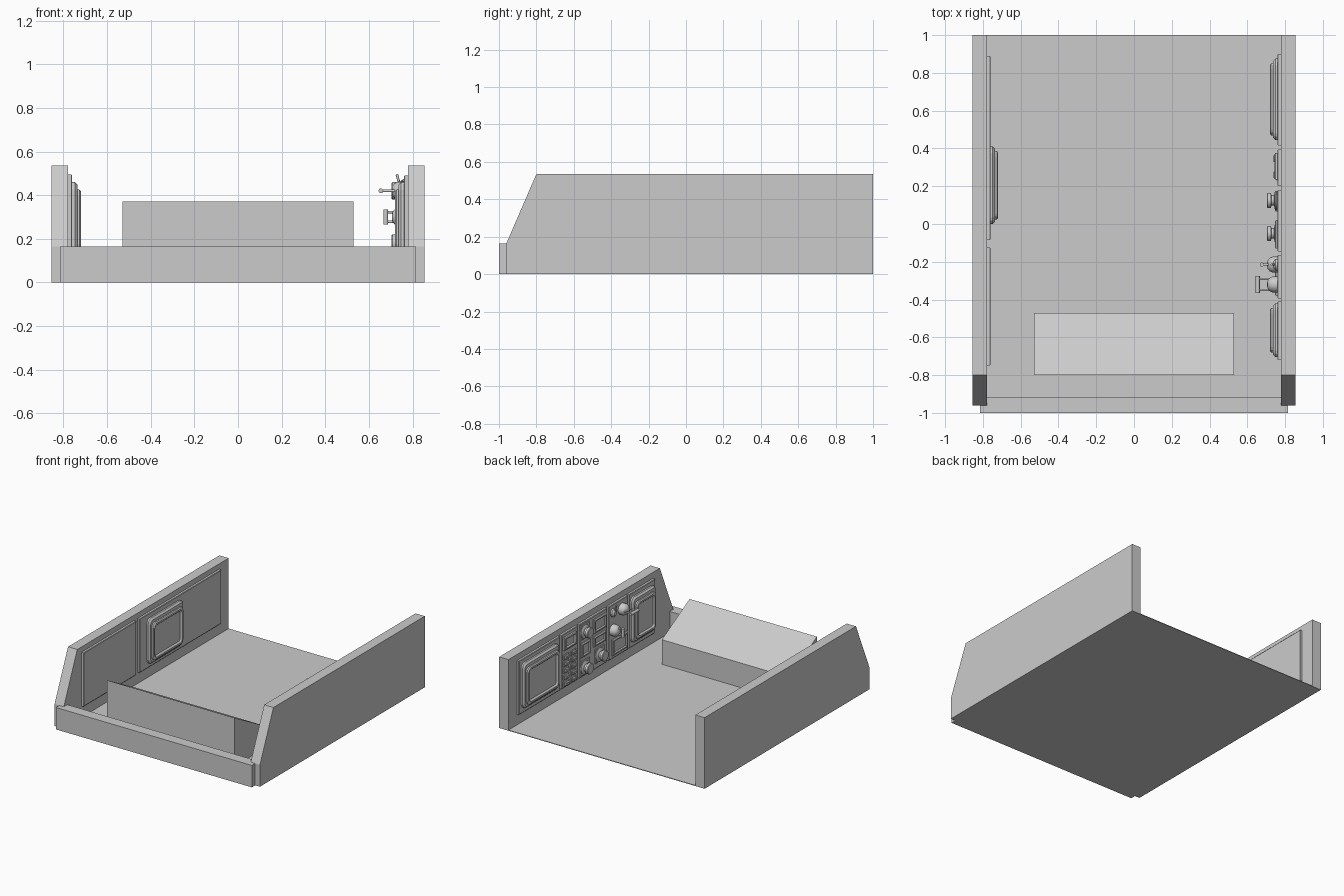
import bpy, bmesh, math
from mathutils import Vector

if "Cube" in bpy.data.objects:
    bpy.data.objects.remove(bpy.data.objects["Cube"])

WALL = 0.778  # inner face of the side walls


def finish(name, bm, smooth=False):
    bmesh.ops.recalc_face_normals(bm, faces=bm.faces[:])
    me = bpy.data.meshes.new(name)
    bm.to_mesh(me)
    bm.free()
    ob = bpy.data.objects.new(name, me)
    bpy.context.collection.objects.link(ob)
    if smooth:
        bpy.context.view_layer.objects.active = ob
        ob.select_set(True)
        bpy.ops.object.shade_smooth_by_angle(angle=math.radians(35))
        ob.select_set(False)
    return ob


def extrude_profile(name, yz, x0, x1):
    """Prism from a side outline (y, z), spanning x0..x1."""
    bm = bmesh.new()
    f = bm.faces.new([bm.verts.new((x0, y, z)) for y, z in yz])
    r = bmesh.ops.extrude_face_region(bm, geom=[f])
    bmesh.ops.translate(bm, vec=(x1 - x0, 0, 0),
                        verts=[v for v in r['geom'] if isinstance(v, bmesh.types.BMVert)])
    return finish(name, bm)


def rect(y0, y1, z0, z1):
    return [(y0, z0), (y1, z0), (y1, z1), (y0, z1)]


def plate(name, side, y0, y1, z0, z1, levels, r=0.0):
    """Stepped plate on a wall; levels = (inset, distance from wall)."""
    bm = bmesh.new()
    loops = []
    for s, d in levels:
        x = side * (WALL - d)
        rr = max(r - s * 0.5, r * 0.3)
        pts = []
        corners = [(y1, z1, -1, -1), (y0, z1, 1, -1), (y0, z0, 1, 1), (y1, z0, -1, 1)]
        for k, (cy, cz, sy, sz) in enumerate(corners):
            for j in range(4 if r else 1):
                a = math.pi / 2 * (k + j / 3)
                pts.append((x, cy + sy * (s + rr) + rr * math.cos(a) if r else cy + sy * s,
                            cz + sz * (s + rr) + rr * math.sin(a) if r else cz + sz * s))
        loops.append([bm.verts.new(p) for p in pts])
    n = len(loops[0])
    for a, b in zip(loops, loops[1:]):
        for i in range(n):
            bm.faces.new((a[i], a[(i + 1) % n], b[(i + 1) % n], b[i]))
    bm.faces.new(loops[0])
    bm.faces.new(loops[-1])
    return finish(name, bm)


def turned(name, side, y, z, profile, n=20):
    """Round part on a wall; profile = (radius, distance from wall)."""
    bm = bmesh.new()
    rings = [[bm.verts.new((side * (WALL - d), y + r * math.cos(2 * math.pi * i / n),
                            z + r * math.sin(2 * math.pi * i / n))) for i in range(n)]
             for r, d in profile]
    for a, b in zip(rings, rings[1:]):
        for i in range(n):
            bm.faces.new((a[i], a[(i + 1) % n], b[(i + 1) % n], b[i]))
    bm.faces.new(rings[0])
    bm.faces.new(rings[-1])
    return finish(name, bm, True)


def rod(name, a, b, r):
    a, b = Vector(a), Vector(b)
    bm = bmesh.new()
    bmesh.ops.create_cone(bm, cap_ends=True, segments=12, radius1=r, radius2=r, depth=(b - a).length)
    bm.transform((b - a).to_track_quat('Z', 'Y').to_matrix().to_4x4())
    bmesh.ops.translate(bm, vec=(a + b) / 2, verts=bm.verts)
    return finish(name, bm, True)


def flat(name, side, y0, y1, z0, z1, d, d0=0.0):
    return plate(name, side, y0, y1, z0, z1, [(0, d0), (0, d - 0.003), (0.004, d)])


def screen(name, side, y0, y1, z0, z1):
    """Framed monitor with a recessed display."""
    plate(name + "_frame", side, y0, y1, z0, z1,
          [(0, 0.01), (0, 0.03), (0.012, 0.042)], 0.035)
    plate(name + "_display", side, y0 + 0.024, y1 - 0.024, z0 + 0.024, z1 - 0.034,
          [(0, 0.03), (0, 0.052), (0.008, 0.058), (0.02, 0.058), (0.03, 0.047)], 0.03)


# Shell: floor, side walls, front bar, wedge console
extrude_profile("floor", rect(-0.96, 1, 0, 0.005), -0.78, 0.78)
outline = [(-0.96, 0), (1, 0), (1, 0.535), (-0.80, 0.535), (-0.96, 0.165)]
for s, label in ((-1, "left"), (1, "right")):
    extrude_profile(label + "_wall", outline, s * WALL, s * 0.855)
extrude_profile("front_bar", rect(-1, -0.918, 0, 0.165), -0.815, 0.815)
extrude_profile("console", [(-0.80, 0), (-0.47, 0), (-0.47, 0.19), (-0.80, 0.37)], -0.53, 0.53)

# Left wall: two panels and a monitor
flat("left_front_panel", -1, -0.75, -0.125, 0.09, 0.495, 0.018)
flat("left_rear_panel", -1, -0.085, 0.89, 0.09, 0.495, 0.018)
screen("left_monitor", -1, 0.0, 0.41, 0.12, 0.46)

# Right wall: row of backing panels
for i, (y0, y1) in enumerate([(0.415, 0.90), (0.20, 0.395), (-0.145, 0.18),
                              (-0.395, -0.165), (-0.72, -0.41)]):
    flat(f"right_panel_{i}", 1, y0, y1, 0.085, 0.49, 0.018)
screen("right_rear_monitor", 1, 0.445, 0.875, 0.12, 0.46)
screen("right_front_monitor", 1, -0.705, -0.42, 0.12, 0.46)

# Switch bank
plate("switch_readout", 1, 0.235, 0.375, 0.37, 0.465,
      [(0, 0.01), (0, 0.03), (0.006, 0.035), (0.014, 0.035), (0.02, 0.026)])
for row in range(5):
    z = 0.115 + row * 0.05
    for y in (0.26, 0.345):
        flat("switch_base", 1, y - 0.03, y + 0.03, z - 0.018, z + 0.018, 0.026, 0.01)
        flat("switch", 1, y - 0.018, y + 0.018, z - 0.01, z + 0.012, 0.04, 0.02)

# Knobs and small readouts
knob = [(0.05, 0.01), (0.05, 0.028), (0.043, 0.034), (0.028, 0.036),
        (0.028, 0.05), (0.04, 0.054), (0.04, 0.07), (0.036, 0.074)]
for y, z in ((0.125, 0.42), (0.125, 0.15), (-0.05, 0.18)):
    flat("knob_plate", 1, y - 0.06, y + 0.05, z - 0.055, z + 0.055, 0.024, 0.01)
    turned("knob", 1, y, z, knob)
for y0, y1, z0, z1 in ((-0.13, 0.02, 0.36, 0.465), (0.065, 0.17, 0.235, 0.34),
                       (-0.12, 0.02, 0.26, 0.335), (-0.38, -0.2, 0.11, 0.23)):
    plate("readout", 1, y0, y1, z0, z1,
          [(0, 0.01), (0, 0.026), (0.006, 0.032), (0.014, 0.032), (0.02, 0.024)])

# Grab-style levers: one lies along y, the other stands along z
dome = [(0.042, 0.01), (0.042, 0.045), (0.035, 0.06), (0.022, 0.07), (0.008, 0.073)]
for name, y, z, x, dy, dz in (("upper_lever", -0.32, 0.42, 0.655, 0.045, 0),
                              ("lower_lever", -0.215, 0.30, 0.677, 0, 0.034)):
    turned(name + "_base", 1, y, z, dome)
    rod(name + "_grip", (x, y - dy, z - dz), (x, y + dy, z + dz), 0.011)
    for k in (-0.65, 0.65):
        rod(name + "_stem", (0.73, y + k * dy, z + k * dz), (x, y + k * dy, z + k * dz), 0.006)

# Small toggle beside the upper lever
turned("toggle_base", 1, -0.215, 0.43, [(0.03, 0.01), (0.03, 0.03), (0.015, 0.042)])
rod("toggle", (0.745, -0.215, 0.43), (0.728, -0.215, 0.495), 0.006)
